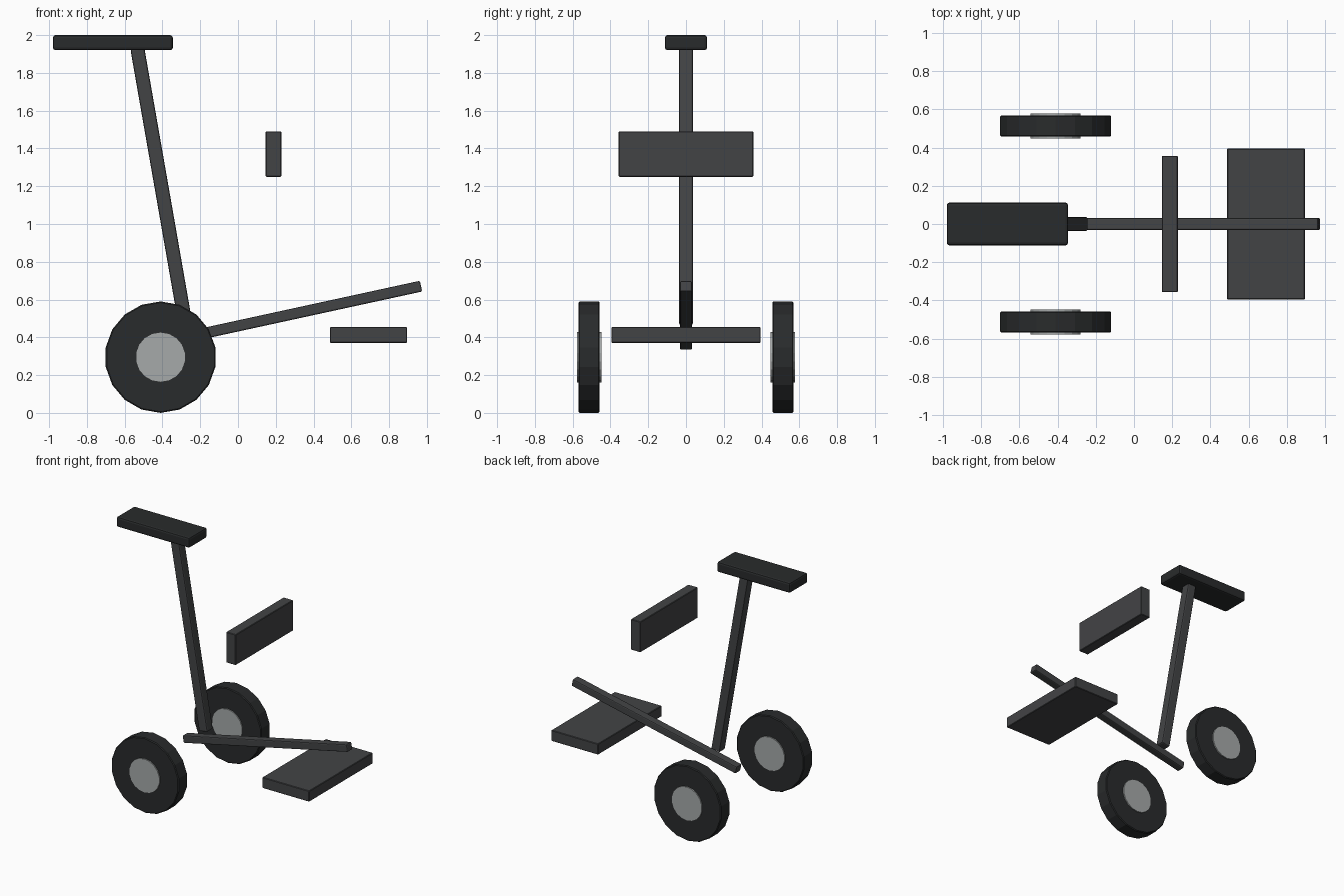
import bpy, bmesh, math
from mathutils import Matrix, Vector

if "Cube" in bpy.data.objects:
    bpy.data.objects.remove(bpy.data.objects["Cube"])


def material(name, rgb):
    m = bpy.data.materials.new(name)
    m.diffuse_color = (*rgb, 1)
    m.use_nodes = True
    m.node_tree.nodes["Principled BSDF"].inputs["Base Color"].default_value = m.diffuse_color
    return m


RUBBER = material("black_rubber", (0.022, 0.024, 0.025))
FRAME = material("dark_frame", (0.055, 0.057, 0.06))
METAL = material("hub_metal", (0.38, 0.40, 0.40))


def finish(name, bm, mat, bevel, segments=1):
    me = bpy.data.meshes.new(name)
    bm.to_mesh(me)
    bm.free()
    me.materials.append(mat)
    ob = bpy.data.objects.new(name, me)
    bpy.context.collection.objects.link(ob)
    if bevel:
        mod = ob.modifiers.new("bevel", 'BEVEL')
        mod.width = bevel
        mod.segments = segments
        mod.limit_method = 'ANGLE'
        mod.angle_limit = math.radians(40)
    return ob


def box(name, lo, hi, mat, bevel, segments=1):
    lo, hi = Vector(lo), Vector(hi)
    bm = bmesh.new()
    bmesh.ops.create_cube(bm, size=1, matrix=Matrix.Translation((lo + hi) / 2)
                          @ Matrix.Diagonal((*(hi - lo), 1)))
    return finish(name, bm, mat, bevel, segments)


def beam(name, a, b, width, thick, mat, bevel):
    # square tube between two points in the xz plane
    a, b = Vector((a[0], 0, a[1])), Vector((b[0], 0, b[1]))
    d = b - a
    rot = Matrix.Rotation(-math.atan2(d.z, d.x), 4, 'Y')
    bm = bmesh.new()
    bmesh.ops.create_cube(bm, size=1, matrix=Matrix.Translation((a + b) / 2) @ rot
                          @ Matrix.Diagonal((d.length, width, thick, 1)))
    return finish(name, bm, mat, bevel, 2)


def disc(name, centre, radius, depth, sides, mat, bevel):
    # cylinder on the y axis with a vertex at the bottom
    bm = bmesh.new()
    bmesh.ops.create_cone(bm, cap_ends=True, segments=sides, radius1=radius,
                          radius2=radius, depth=depth,
                          matrix=Matrix.Translation(centre)
                          @ Matrix.Rotation(math.pi / 2, 4, 'X'))
    return finish(name, bm, mat, bevel)


# seat on its leaning post, with the long sloping bar below
box("seat", (-0.98, -0.112, 1.92), (-0.345, 0.112, 2.0), RUBBER, 0.014, 2)
beam("seat_post", (-0.278, 0.47), (-0.533, 1.93), 0.074, 0.074, FRAME, 0.01)
beam("main_bar", (-0.457, 0.361), (0.969, 0.671), 0.064, 0.058, FRAME, 0.008)

# upright back plate and flat foot plate
box("back_plate", (0.146, -0.357, 1.25), (0.23, 0.357, 1.49), FRAME, 0.004)
box("foot_plate", (0.487, -0.395, 0.37), (0.895, 0.395, 0.455), FRAME, 0.004)

# pair of wheels, each a tyre with a pale hub showing through
for side, s in (("left", -1), ("right", 1)):
    c = (-0.41, s * 0.513, 0.295)
    disc(side + "_tyre", c, 0.295, 0.112, 18, RUBBER, 0.006)
    disc(side + "_hub", c, 0.133, 0.13, 18, METAL, 0)
